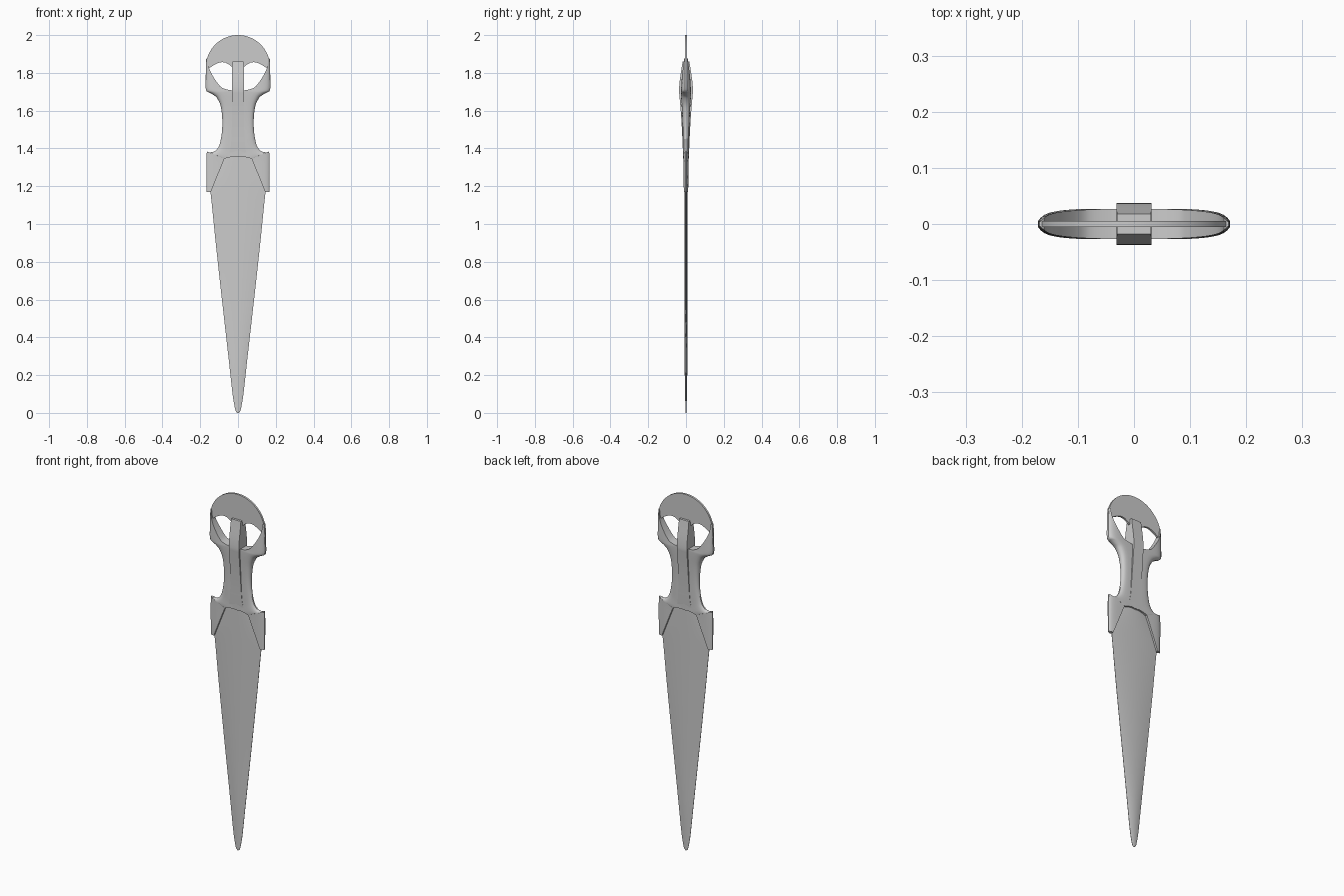
import bpy, bmesh, math

if "Cube" in bpy.data.objects:
    bpy.data.objects.remove(bpy.data.objects["Cube"])


def smooth_rows(rows, n):
    """Resample key rows with a Catmull-Rom spline."""
    out = []
    for i in range(len(rows) - 1):
        a, b, c, d = rows[max(i - 1, 0)], rows[i], rows[i + 1], rows[min(i + 2, len(rows) - 1)]
        for k in range(n):
            t = k / n
            out.append([0.5 * (2 * q + (r - p) * t + (2 * p - 5 * q + 4 * r - s) * t * t
                               + (3 * q - p - 3 * r + s) * t ** 3)
                        for p, q, r, s in zip(a, b, c, d)])
    return out + [list(rows[-1])]


def lerp(table, x):
    for (x0, y0), (x1, y1) in zip(table, table[1:]):
        if x <= x1:
            return y0 + (y1 - y0) * (x - x0) / (x1 - x0)
    return table[-1][1]


def loft(name, rings, mirror=False, angle=35):
    """Skin closed rings of equal length and cap both ends."""
    bm = bmesh.new()
    vs = [[bm.verts.new(p) for p in ring] for ring in rings]
    n = len(vs[0])
    for a, b in zip(vs, vs[1:]):
        for i in range(n):
            quad = (a[i], a[(i + 1) % n], b[(i + 1) % n], b[i])
            # leave the mirror seam open
            if not (mirror and all(abs(v.co.x) < 1e-6 for v in quad)):
                bm.faces.new(quad)
    bm.faces.new(vs[0])
    bm.faces.new(vs[-1])
    bmesh.ops.recalc_face_normals(bm, faces=bm.faces)
    me = bpy.data.meshes.new(name)
    bm.to_mesh(me)
    bm.free()
    ob = bpy.data.objects.new(name, me)
    bpy.context.collection.objects.link(ob)
    bpy.ops.object.select_all(action='DESELECT')
    ob.select_set(True)
    bpy.context.view_layer.objects.active = ob
    bpy.ops.object.shade_smooth_by_angle(angle=math.radians(angle))
    if mirror:
        ob.modifiers.new("Mirror", 'MIRROR')
    return ob


# Blade: lens section, (z, half width)
blade_keys = [(0, .004), (.012, .013), (.05, .021), (.11, .030), (.3, .051), (.6, .085),
              (.9, .118), (1.1, .138), (1.18, .145), (1.25, .135), (1.42, .06)]
us = [-1 + i / 6 for i in range(13)]
rings = []
for z, w in smooth_rows(blade_keys, 3):
    h = .0065 * min(1, .3 + z * 3)
    y = [.0008 + h * (1 - u * u) for u in us]
    rings.append([(w * u, -d, z) for u, d in zip(us, y)]
                 + [(w * u, d, z) for u, d in reversed(list(zip(us, y)))])
loft("blade", rings)

# Handle half: guard, grip and horn as one strip
# (inner x, inner z, outer x, outer z, half thickness)
handle_keys = [
    (.143, 1.17, .166, 1.17, .013), (.107, 1.26, .167, 1.26, .0135),
    (.075, 1.338, .166, 1.374, .014), (.068, 1.346, .157, 1.379, .015),
    (.045, 1.353, .130, 1.382, .016), (.02, 1.357, .108, 1.40, .016),
    (0, 1.358, .095, 1.43, .016), (0, 1.42, .086, 1.48, .017),
    (0, 1.50, .083, 1.53, .018), (0, 1.57, .085, 1.58, .020),
    (0, 1.63, .093, 1.63, .023), (0, 1.68, .112, 1.668, .026),
    (0, 1.706, .130, 1.683, .027), (.03, 1.707, .150, 1.695, .027),
    (.07, 1.715, .165, 1.702, .026), (.095, 1.73, .171, 1.718, .025),
    (.128, 1.775, .171, 1.77, .023), (.153, 1.825, .170, 1.825, .021),
    (.160, 1.875, .168, 1.875, .018)]
ts = [0, .2, .4, .6, .75, .85, .92, .97, 1]
rings = []
for xi, zi, xo, zo, h in smooth_rows(handle_keys, 3):
    xi = max(xi, 0)
    front = []
    for t in ts:
        x = xi + (xo - xi) * t
        front.append((x, -h * max(.25, math.sqrt(max(0, 1 - (x / xo) ** 8))), zi + (zo - zi) * t))
    rings.append(front + [(x, -y, z) for x, y, z in reversed(front)])
loft("handle", rings, mirror=True, angle=40)

# Raised spine along the grip and between the windows: (z, half width, half thickness)
spine_keys = [(1.37, .046, .0155), (1.42, .037, .018), (1.5, .033, .0215), (1.6, .031, .028),
              (1.68, .031, .035), (1.71, .031, .037), (1.76, .031, .033),
              (1.82, .031, .024), (1.86, .030, .018)]
loft("spine", [[(-w, -h, z), (w, -h, z), (w, h, z), (-w, h, z)]
               for z, w, h in smooth_rows(spine_keys, 3)])

# Thin rounded pommel plate with scalloped lower edge
lower = [(0, 1.83), (.03, 1.83), (.045, 1.843), (.065, 1.854), (.085, 1.857), (.105, 1.853),
         (.13, 1.84), (.153, 1.825), (.17, 1.825)]
rings = []
for i in range(49):
    x = .168 * math.sin(math.pi * (i / 48 - .5))
    top = 1.83 + math.sqrt(.17 ** 2 - x * x)
    bot = lerp(lower, abs(x))
    rings.append([(x, -.0055, bot), (x, .0055, bot), (x, .0055, top), (x, -.0055, top)])
loft("pommel_plate", rings)
